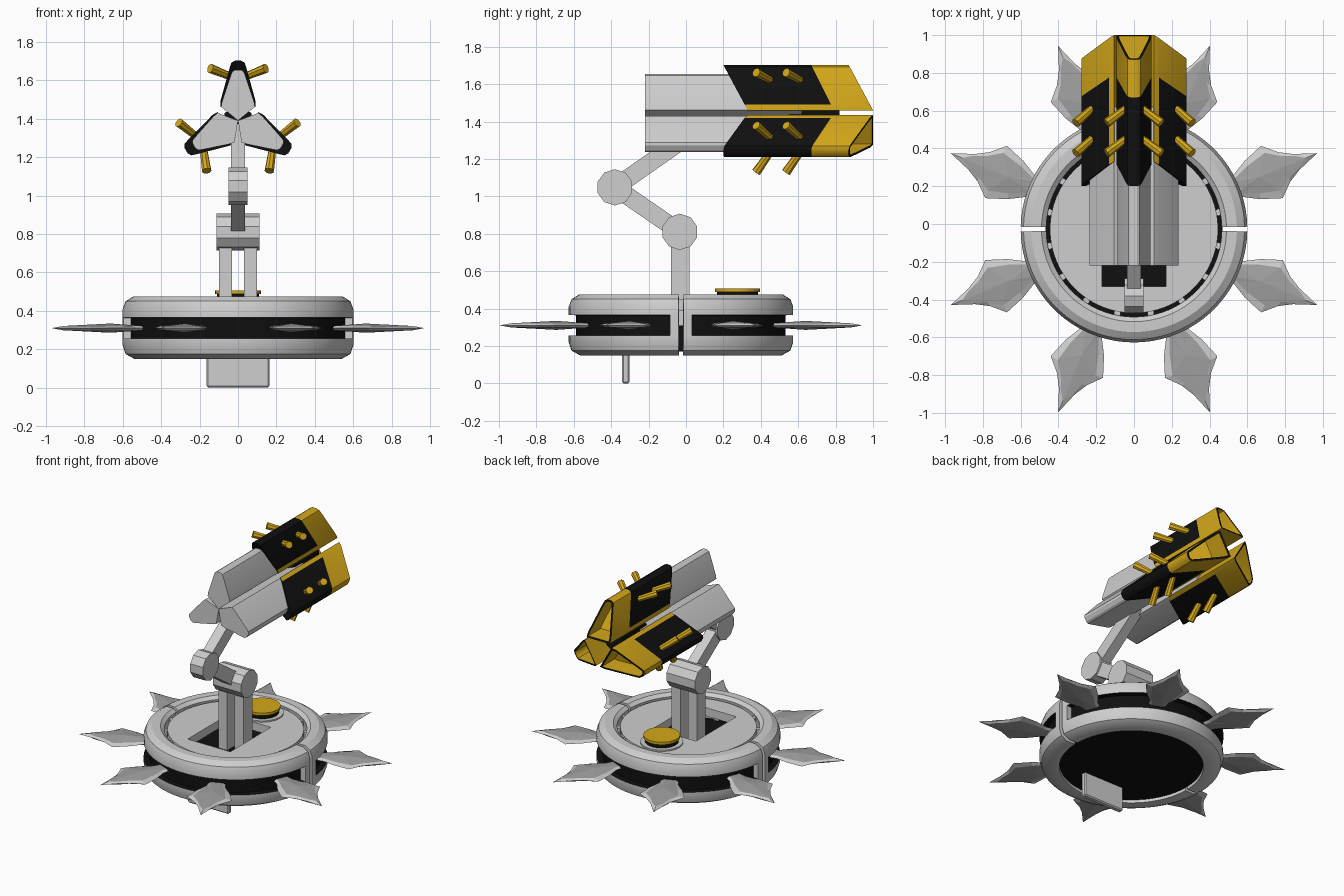
import bpy, bmesh
from math import sin, cos, pi, radians
from mathutils import Vector, Matrix

if "Cube" in bpy.data.objects:
    bpy.data.objects.remove(bpy.data.objects["Cube"])

CY = -0.027            # centre of the base in y
HUB_Z = 1.39           # axis height of the three-lobed head


def material(name, rgb):
    m = bpy.data.materials.new(name)
    m.use_nodes = True
    m.diffuse_color = (*rgb, 1)
    m.node_tree.nodes["Principled BSDF"].inputs["Base Color"].default_value = (*rgb, 1)
    return m


LIGHT = material("light_grey", (0.62, 0.62, 0.62))
MID = material("mid_grey", (0.36, 0.36, 0.36))
BLACK = material("black", (0.005, 0.005, 0.005))
GOLD = material("gold", (0.66, 0.39, 0.01))


def finish(name, bm, mats, smooth=False):
    bmesh.ops.recalc_face_normals(bm, faces=bm.faces)
    me = bpy.data.meshes.new(name)
    bm.to_mesh(me)
    bm.free()
    for m in mats:
        me.materials.append(m)
    ob = bpy.data.objects.new(name, me)
    bpy.context.collection.objects.link(ob)
    if smooth:
        bpy.ops.object.select_all(action='DESELECT')
        ob.select_set(True)
        bpy.context.view_layer.objects.active = ob
        bpy.ops.object.shade_smooth_by_angle(angle=radians(30))
    return ob


def box(name, lo, hi, mat, bevel=0):
    bm = bmesh.new()
    lo, hi = Vector(lo), Vector(hi)
    size = Matrix.Diagonal((*(hi - lo), 1))
    bmesh.ops.create_cube(bm, size=1, matrix=Matrix.Translation((lo + hi) / 2) @ size)
    if bevel:
        bmesh.ops.bevel(bm, geom=bm.edges[:], offset=bevel, segments=1, affect='EDGES')
    return finish(name, bm, [mat])


def rod(name, a, b, radius, mat, sides, end_radius=None, smooth=False):
    a, b = Vector(a), Vector(b)
    bm = bmesh.new()
    turn = (b - a).to_track_quat('Z', 'Y').to_matrix().to_4x4()
    bmesh.ops.create_cone(bm, cap_ends=True, segments=sides, radius1=radius,
                          radius2=radius if end_radius is None else end_radius,
                          depth=(b - a).length,
                          matrix=Matrix.Translation((a + b) / 2) @ turn)
    return finish(name, bm, [mat], smooth)


# Base ring: two halves with a long recessed black channel in each
def half_ring(name, start):
    gap, solid = 0.021, 0.1
    span = pi - 2 * solid
    angles = [gap, solid - 0.002] + [solid + span * i / 36 for i in range(37)] + [pi - solid + 0.002, pi - gap]
    bm = bmesh.new()
    rows = []
    for i, a in enumerate(angles):
        g = 0.56 if 2 <= i <= 38 else 0.6
        profile = [(0.47, 0.15), (0.54, 0.15), (0.585, 0.175), (0.6, 0.22), (0.6, 0.255),
                   (g, 0.256), (g, 0.364), (0.6, 0.365), (0.6, 0.41), (0.585, 0.45),
                   (0.545, 0.475), (0.49, 0.475), (0.465, 0.455), (0.47, 0.42)]
        rows.append([bm.verts.new((r * cos(a + start), CY + r * sin(a + start), z)) for r, z in profile])
    n = len(rows[0])
    for i in range(len(rows) - 1):
        for j in range(n):
            k = (j + 1) % n
            f = bm.faces.new((rows[i][j], rows[i][k], rows[i + 1][k], rows[i + 1][j]))
            f.material_index = 1 if j in (4, 5, 6) and 2 <= i < 38 else 0
    bm.faces.new(rows[0])
    bm.faces.new(rows[-1])
    finish(name, bm, [LIGHT, BLACK], True)


half_ring("rear_half_ring", 0)
half_ring("front_half_ring", pi)

# Deck with a rectangular slot, and the black drum below it
deck = rod("deck", (0, CY, 0.39), (0, CY, 0.45), 0.445, LIGHT, 64, smooth=True)
cutter = box("slot_cutter", (-0.17, -0.33, 0.3), (0.17, 0.13, 0.6), LIGHT)
cutter.hide_render = True
mod = deck.modifiers.new("slot", 'BOOLEAN')
mod.operation, mod.object, mod.solver = 'DIFFERENCE', cutter, 'EXACT'
bpy.context.view_layer.objects.active = deck
bpy.ops.object.modifier_apply(modifier="slot")
bpy.data.objects.remove(cutter)
rod("drum", (0, CY, 0.17), (0, CY, 0.3), 0.468, BLACK, 64, smooth=True)
rod("drum_core", (0, CY, 0.3), (0, CY, 0.31), 0.43, BLACK, 48)
box("slot_pad", (0.02, 0.03, 0.31), (0.15, 0.12, 0.34), GOLD)

# Small posts bridging deck and ring
for i in range(16):
    a = (i + 0.5) * pi / 8
    c = Vector((0.456 * cos(a), CY + 0.456 * sin(a), 0))
    rod("deck_post", c + Vector((0, 0, 0.29)), c + Vector((0, 0, 0.44)), 0.02, LIGHT, 6)

# Round button on the deck
for name, z0, z1, r, m in (("button_seat", 0.44, 0.46, 0.14, LIGHT),
                           ("button_body", 0.45, 0.49, 0.11, BLACK),
                           ("button_cap", 0.488, 0.507, 0.12, GOLD)):
    rod(name, (0, 0.275, z0), (0, 0.275, z1), r, m, 24, smooth=True)

# Fin under the base
box("lower_fin", (-0.163, -0.342, 0), (0.163, -0.302, 0.2), LIGHT, 0.008)


# Eight leaf-shaped blades: bevelled edge round a darker ridge
def blade(angle):
    half = [(0.54, 0.055), (0.6, 0.065), (0.68, 0.11), (0.79, 0.15), (0.86, 0.085), (0.93, 0.045)]
    inner = [(u + 0.004, v * 0.72) for u, v in half]
    edge = half + [(1.05, 0)] + [(u, -v) for u, v in reversed(half)]
    core = inner + [(0.985, 0)] + [(u, -v) for u, v in reversed(inner)]
    bm = bmesh.new()
    spin = Matrix.Translation((0, CY, 0.31)) @ Matrix.Rotation(angle, 4, 'Z')
    outer = [bm.verts.new(spin @ Vector((u, v, 0))) for u, v in edge]
    n = len(edge)
    for side in (1, -1):
        top = [bm.verts.new(spin @ Vector((u, v, side * 0.011))) for u, v in core]
        ridge = bm.verts.new(spin @ Vector((0.72, 0, side * 0.024)))
        for i in range(n):
            j = (i + 1) % n
            bm.faces.new((outer[i], outer[j], top[j], top[i]))
            bm.faces.new((top[i], top[j], ridge)).material_index = 1
    finish("blade", bm, [LIGHT, MID])


for k in range(8):
    blade((k + 0.5) * pi / 4)

# Jointed arm
for s in (-1, 1):
    box("pillar", (s * 0.065 - 0.035, -0.08, 0.3), (s * 0.065 + 0.035, 0.02, 0.78), LIGHT)
rod("lower_joint", (-0.113, -0.033, 0.81), (0.113, -0.033, 0.81), 0.097, LIGHT, 10)
rod("elbow_joint", (-0.05, -0.38, 1.048), (0.05, -0.38, 1.048), 0.097, LIGHT, 10)


def link(name, a, b):
    a, b = Vector((0, *a)), Vector((0, *b))
    d = b - a
    frame = Matrix((Vector((1, 0, 0)), d.normalized(), Vector((1, 0, 0)).cross(d.normalized()))).transposed()
    bm = bmesh.new()
    bmesh.ops.create_cube(bm, size=1, matrix=Matrix.Translation((a + b) / 2) @ frame.to_4x4()
                          @ Matrix.Diagonal((0.074, d.length, 0.095, 1)))
    finish(name, bm, [LIGHT])


link("lower_arm", (-0.033, 0.81), (-0.38, 1.048))
link("upper_arm", (-0.38, 1.048), (0.03, 1.335))


# Head: three lobes around the y axis
def place(angle, s, r, y):
    return Vector((r * cos(angle) - s * sin(angle), y, HUB_Z + r * sin(angle) + s * cos(angle)))


def prism(angle, right, y0, y1, base=()):
    """Mirrored lobe section swept between two end functions of the radius."""
    section = list(base) + right + [(-s, r) for s, r in reversed(right)]
    bm = bmesh.new()
    a, b = [[bm.verts.new(place(angle, s, r, f(r))) for s, r in section] for f in (y0, y1)]
    n = len(section)
    sides = [bm.faces.new((a[i], a[(i + 1) % n], b[(i + 1) % n], b[i])) for i in range(n)]
    bm.faces.new(a)
    end = bm.faces.new(b)
    bmesh.ops.recalc_face_normals(bm, faces=bm.faces)
    return bm, sides, end


BODY = [(0.088, 0.072), (0.083, 0.1), (0.038, 0.235), (0.03, 0.255), (0.015, 0.264)]
SHELL = [(0.092, 0.07), (0.092, 0.1), (0.042, 0.28), (0.034, 0.302), (0.016, 0.312)]


def slant(outer_y, inner_y):
    return lambda r: inner_y + (outer_y - inner_y) * (r - 0.07) / 0.242


REAR, SPLIT, TIP = slant(0.2, 0.33), slant(0.67, 0.79), slant(0.87, 1.0)

for angle in (pi / 2, -pi / 6, 7 * pi / 6):
    bm, _, _ = prism(angle, BODY, lambda r: -0.22, lambda r: 0.62, base=[(0, 0)])
    finish("body_lobe", bm, [LIGHT], True)

    # Dark sleeve with gold inner edges
    bm, sides, _ = prism(angle, SHELL, REAR, SPLIT)
    for i in (0, len(sides) - 2, len(sides) - 1):
        sides[i].material_index = 1
    finish("sleeve", bm, [BLACK, GOLD], True)

    # Gold nose, hollowed, with a black rim
    bm, _, end = prism(angle, SHELL, SPLIT, TIP)
    rim = bmesh.ops.inset_individual(bm, faces=[end], thickness=0.012, use_even_offset=True)
    for f in rim["faces"]:
        f.material_index = 1
    end.material_index = 0
    pit = bmesh.ops.extrude_discrete_faces(bm, faces=[end])["faces"]
    bmesh.ops.translate(bm, verts=pit[0].verts[:], vec=(0, -0.14, 0))
    finish("nose", bm, [GOLD, BLACK], True)

    # Raked pegs on both flanks
    for side in (-1, 1):
        for y in (0.45, 0.61):
            rod("peg", place(angle, side * 0.045, 0.232, y), place(angle, side * 0.145, 0.272, y - 0.075),
                0.02, GOLD, 8, end_radius=0.025)

rod("head_core", (0, 0.55, HUB_Z), (0, 0.82, HUB_Z), 0.08, BLACK, 6)
